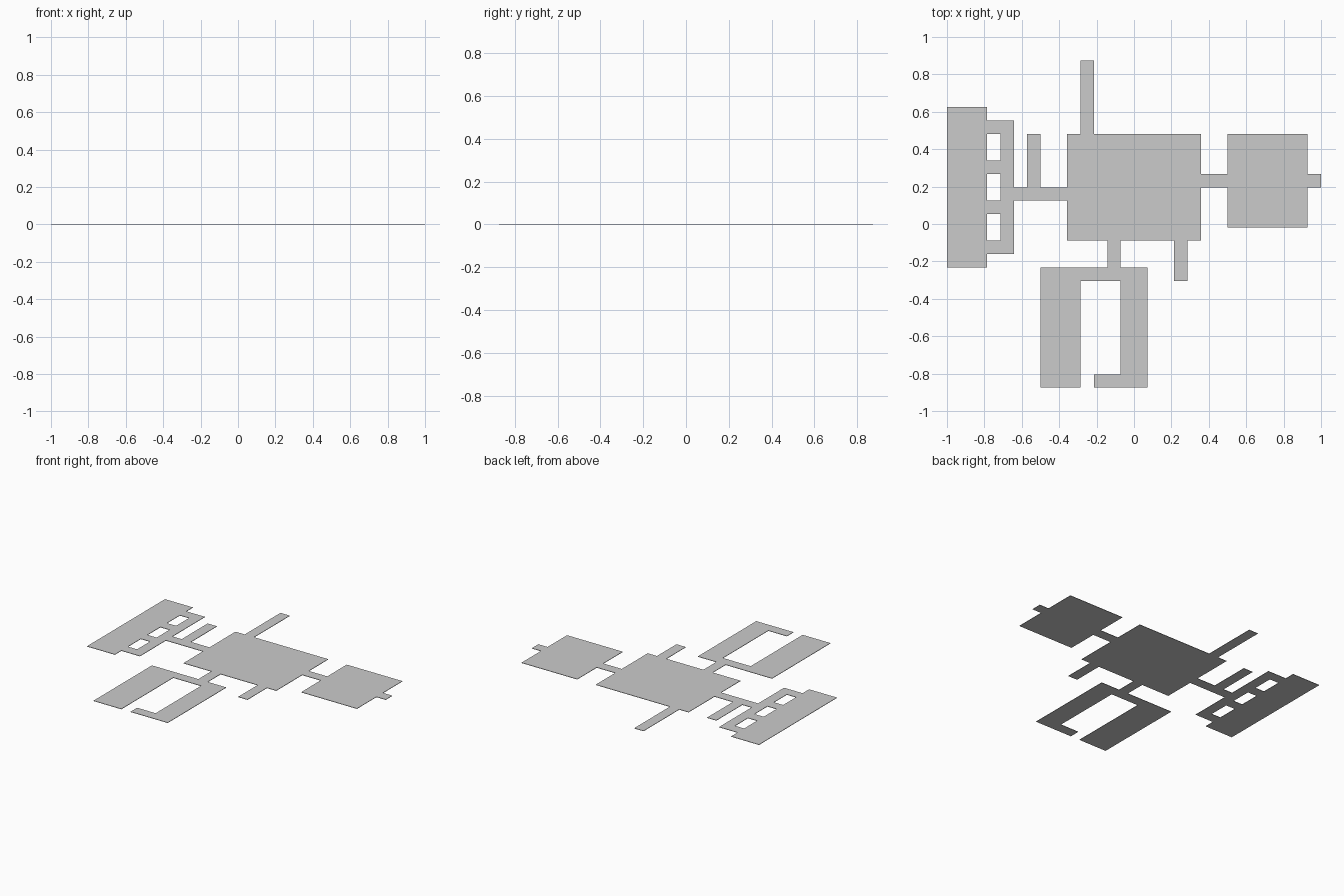
import bpy, bmesh

if "Cube" in bpy.data.objects:
    bpy.data.objects.remove(bpy.data.objects["Cube"])

U = 1 / 14          # plan module: one corridor width
T = 0.003           # slab thickness


def slab(name, rects):
    """Thin floor slab made from rectangles (x0, x1, y0, y1) in plan modules."""
    bm = bmesh.new()
    for x0, x1, y0, y1 in rects:
        corners = [(x0, y0), (x1, y0), (x1, y1), (x0, y1)]
        face = bm.faces.new([bm.verts.new((x * U, (y - 0.25) * U, 0)) for x, y in corners])
        ext = bmesh.ops.extrude_face_region(bm, geom=[face], use_keep_orig=True)
        top = [g for g in ext["geom"] if isinstance(g, bmesh.types.BMVert)]
        bmesh.ops.translate(bm, verts=top, vec=(0, 0, T))
    bmesh.ops.recalc_face_normals(bm, faces=bm.faces)
    mesh = bpy.data.meshes.new(name)
    bm.to_mesh(mesh)
    bm.free()
    ob = bpy.data.objects.new(name, mesh)
    bpy.context.collection.objects.link(ob)
    return ob


# Large rooms
slab("main_hall", [(-5, 5, -1, 7)])
slab("east_room", [(7, 13, 0, 7)])
slab("south_west_room", [(-7, -4, -12, -4)])

# Four small west rooms, each with a short entry passage off the spine
for i in range(4):
    y = -3 + 3 * i
    slab(f"west_room_{i + 1}", [(-14, -11, y, y + 3)])
for i, y in enumerate((-2, 1, 4, 7)):
    slab(f"west_entry_{i + 1}", [(-11, -10, y, y + 1)])

# West corridors
slab("west_spine", [(-10, -9, -2, 8)])
slab("west_corridor", [(-9, -5, 2, 3)])
slab("west_dead_end", [(-8, -7, 3, 7)])

# North and east corridors
slab("north_corridor", [(-4, -3, 7, 12.5)])
slab("east_corridor", [(5, 7, 3, 4)])
slab("east_exit", [(13, 14, 3, 4)])

# South corridors
slab("south_corridor", [(-2, -1, -3, -1)])
slab("south_dead_end", [(3, 4, -4, -1)])
slab("south_cross_corridor", [(-7, 1, -4, -3)])
slab("south_wide_passage", [(-1, 1, -12, -4)])
slab("south_hook", [(-3, -1, -12, -11)])
